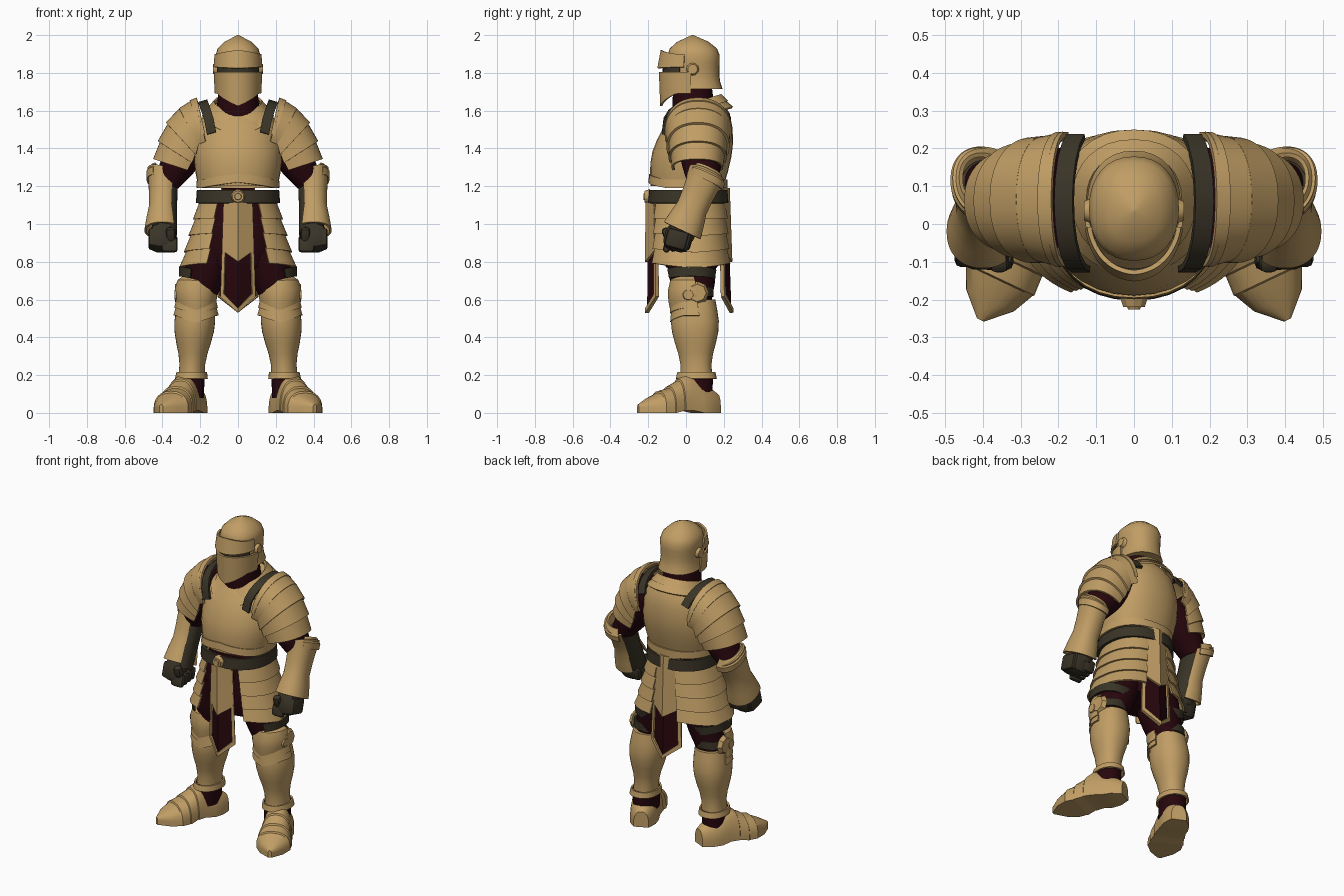
import bpy, bmesh
from math import radians, sin, cos, pi, copysign
from mathutils import Matrix, Vector

cube = bpy.data.objects.get("Cube")
if cube:
    bpy.data.objects.remove(cube, do_unlink=True)


def material(name, red, green, blue):
    mat = bpy.data.materials.new(name)
    mat.use_nodes = True
    colour = (red, green, blue, 1)
    mat.diffuse_color = colour
    mat.node_tree.nodes["Principled BSDF"].inputs["Base Color"].default_value = colour
    return mat


BRASS = material("tan_brass", .53, .34, .13)
LEATHER = material("dark_leather", .042, .034, .02)
CLOTH = material("dark_maroon_cloth", .02, .002, .004)


def finish(name, bm, mat, mirror=False, thick=0):
    """Turn a bmesh into a shaded object, mirrored and thickened if asked."""
    bmesh.ops.recalc_face_normals(bm, faces=bm.faces)
    mesh = bpy.data.meshes.new(name)
    bm.to_mesh(mesh)
    bm.free()
    mesh.materials.append(mat)
    obj = bpy.data.objects.new(name, mesh)
    bpy.context.collection.objects.link(obj)
    bpy.ops.object.select_all(action='DESELECT')
    obj.select_set(True)
    bpy.context.view_layer.objects.active = obj
    if mirror:
        obj.modifiers.new("Mirror", 'MIRROR')
    if thick:
        solid = obj.modifiers.new("Solidify", 'SOLIDIFY')
        solid.thickness, solid.offset = thick, 0
    for modifier in list(obj.modifiers):
        bpy.ops.object.modifier_apply(modifier=modifier.name)
    bpy.ops.object.shade_smooth_by_angle(angle=radians(32))


def skin(rows, closed=False, cap=False):
    """Mesh through rows of points."""
    bm = bmesh.new()
    grid = [[bm.verts.new(point) for point in row] for row in rows]
    count = len(grid[0])
    for upper, lower in zip(grid, grid[1:]):
        for i in range(count if closed else count - 1):
            j = (i + 1) % count
            bm.faces.new((upper[i], upper[j], lower[j], lower[i]))
    if cap:
        bm.faces.new(grid[0])
        bm.faces.new(grid[-1])
    return bm


def signed_power(value, power):
    return copysign(abs(value) ** power, value)


def blend(pair, t):
    return pair[0] + (pair[1] - pair[0]) * t


def shell(name, mat, start, end, radii, depth=1, span=180, middle=0, thick=0, ridge=0,
          dip=(0, 0), tilt=(0, 0), lean=(0, 0), flare=0, mirror=False):
    """Rings spaced evenly from start to end; angle zero is the front.
    A radius may be a (width, depth) pair; flare makes overlapping steps."""
    closed, sides, last = span >= 180, 32, len(radii) - 1
    rings = []
    for k, radius in enumerate(radii):
        wide, deep = radius if isinstance(radius, tuple) else (radius, radius * depth)
        if flare and k > 0:
            rings.append((k / last, wide + flare, deep + flare))
        if not flare or k < last:
            rings.append((k / last, wide, deep))
    rows = []
    for t, wide, deep in rings:
        centre = Vector(start).lerp(Vector(end), t)
        turn = (Matrix.Rotation(radians(blend(lean, t)), 3, 'X')
                @ Matrix.Rotation(-radians(blend(tilt, t)), 3, 'Y'))
        row = []
        for i in range(sides if closed else sides + 1):
            offset = span * (2 * i / sides - 1)
            angle = radians(middle + offset)
            peak = max(0, 1 - abs(offset) / 60)
            point = centre + turn @ Vector((wide * signed_power(sin(angle), .9),
                                            -deep * signed_power(cos(angle), .9) - ridge * peak, 0))
            point.z -= peak * blend(dip, t)
            row.append(point)
        rows.append(row)
    finish(name, skin(rows, closed, closed and not thick), mat, mirror, thick)


def disc(name, pos, radius, depth, axis, sides=10, mirror=False):
    bm = bmesh.new()
    turn = Matrix.Rotation(pi / 2, 4, 'Y' if axis == 'X' else 'X')
    bmesh.ops.create_cone(bm, cap_ends=True, segments=sides, radius1=radius, radius2=radius * .75,
                          depth=depth, matrix=Matrix.Translation(pos) @ turn)
    finish(name, bm, BRASS, mirror)


def glove_part(name, pos, size, bevel=.017, angle=-15):
    bm = bmesh.new()
    place = (Matrix.Translation(pos) @ Matrix.Rotation(radians(angle), 4, 'X')
             @ Matrix.Diagonal((*size, 1)))
    bmesh.ops.create_cube(bm, size=1, matrix=place)
    bmesh.ops.bevel(bm, geom=bm.edges[:], offset=bevel, segments=2, affect='EDGES', profile=.5)
    finish(name, bm, LEATHER, mirror=True)


# Helmet
shell("helmet_skull", BRASS, (0, .05, 1.715), (0, .035, 2),
      (.124, .115, .112, .114, .117, .119, .108, .072, .004), depth=1.16)
shell("visor", BRASS, (0, .02, 1.805), (0, .02, 1.69), (.123, .117), depth=1.15,
      span=92, thick=.012, ridge=.016, dip=(0, .065))
shell("visor_brow", BRASS, (0, .02, 1.9), (0, .02, 1.83), ((.12, .134), (.125, .152)),
      span=80, thick=.012, ridge=.014, dip=(-.02, .006))
shell("eye_slit", LEATHER, (0, .02, 1.835), (0, .02, 1.795), (.115, .115), depth=1.22,
      span=70, thick=.006)
disc("visor_pivot", (.122, .035, 1.82), .034, .02, 'X', sides=12, mirror=True)
shell("neck", CLOTH, (0, .04, 1.54), (0, .035, 1.74), (.11, .11, .1))

# Torso armour
shell("cuirass", BRASS, (0, .01, 1.2), (0, .07, 1.62), (.21, .225, .235, .235, .22, .195, .135),
      depth=.9, ridge=.008, lean=(0, 14))
shell("gorget", BRASS, (0, .064, 1.645), (0, .06, 1.57), (.122, .15, .178), depth=1.03,
      thick=.012, flare=.008, dip=(.025, .06), lean=(18, 14))
shell("waist_trim", BRASS, (0, .012, 1.235), (0, .01, 1.19), (.212, .214), depth=.95,
      thick=.012, dip=(-.03, -.03))

# Shoulder straps arching from chest to back
arch = [(.14 + .045 * sin(a), .06 - .18 * cos(a), 1.48 + .165 * sin(a) ** .7)
        for a in (pi * i / 10 for i in range(10))]
finish("shoulder_strap", skin([[(x + d, y, z - d * .3) for d in (-.024, .024)] for x, y, z in arch]),
       LEATHER, mirror=True, thick=.016)

# Shoulders and arms
shell("sleeve", CLOTH, (.2, .07, 1.5), (.385, .09, 1.2), (.12, .108, .092, .07), depth=1.1,
      tilt=(40, 10), mirror=True)
shell("pauldron_cap", BRASS, (.186, .065, 1.495), (.235, .065, 1.47), (.168, .156), depth=1.03,
      span=108, middle=90, thick=.013, tilt=(75, 62), mirror=True)
shell("pauldron_plates", BRASS, (.235, .065, 1.47), (.313, .06, 1.3),
      ((.154, .162), (.157, .15), (.144, .137), (.125, .118)),
      span=108, middle=90, thick=.013, tilt=(62, 18), flare=.012, mirror=True)
shell("pauldron_rim", BRASS, (.178, .065, 1.495), (.2, .065, 1.485), (.172, .172),
      span=95, middle=90, thick=.014, tilt=(77, 72), mirror=True)
shell("vambrace", BRASS, (.395, .11, 1.265), (.4, -.02, .965), (.084, .075, .07, .068, .08, .09),
      depth=1.13, span=128, middle=90, thick=.012, tilt=(20, 0), lean=(-25, -25), mirror=True)
shell("elbow_guard", BRASS, (.395, .115, 1.285), (.393, .1, 1.22), (.065, .088, .086), depth=1.14,
      span=85, middle=120, thick=.012, tilt=(15, 10), lean=(-25, -25), mirror=True)
shell("forearm_lining", LEATHER, (.388, .1, 1.23), (.39, -.03, .94), (.07, .066, .066), depth=1.1,
      lean=(-25, -25), mirror=True)

# Gloved fists
glove_part("glove_palm", (.405, -.042, .925), (.125, .145, .14), bevel=.04)
for i, finger in enumerate(("index", "middle", "ring", "little")):
    glove_part(finger + "_finger", (.362, -.098 + .036 * i, .888 + .004 * i), (.085, .037, .08))
glove_part("thumb", (.357, -.098, .94), (.05, .045, .085), angle=20)
glove_part("knuckle_ridge", (.452, -.05, .92), (.045, .115, .1))

# Belt and buckle
shell("belt", LEATHER, (0, .012, 1.18), (0, .012, 1.11), (.208, .213), depth=.96, thick=.02)
disc("buckle", (0, -.205, 1.145), .04, .03, 'Y')
disc("buckle_boss", (0, -.22, 1.145), .022, .012, 'Y')

# Hips and skirt plates
shell("pelvis", CLOTH, (0, .015, 1.16), (0, .03, .77), (.185, .2, .215, .225, .18), depth=.75)
shell("skirt_plates", BRASS, (0, .015, 1.115), (0, .017, .79),
      [(blend((.198, .294), i / 4), blend((.192, .208), i / 4)) for i in range(5)],
      span=67, middle=97, thick=.012, dip=(0, .025), flare=.012, mirror=True)


# Hanging panels: half outlines given as (x, z), folded back from the centre line
def panel(name, mat, side, raised, thick, outer, inner):
    def place(x, z):
        drop = 1.13 - z
        if side == "back":
            return (x * 1.2, .214 + .035 * drop + raised - x / 2, z)
        return (x, -.194 - .01 * drop - raised + .6 * x, z)
    rows = [[place(*point) for point in edge] for edge in (outer, inner)]
    finish(side + name, skin(rows), mat, mirror=True, thick=thick)


for side, top in (("front", 1.12), ("back", 1.19)):
    panel("_cloth", CLOTH, side, 0, .012, [(.07, top), (.084, .62), (0, .545)],
          [(0, top), (0, .7), (0, .56)])
    panel("_cloth_border", BRASS, side, .006, .02, [(.072, top), (.088, .615), (0, .53)],
          [(.056, top), (.071, .63), (0, .555)])
    panel("_tasset", BRASS, side, .013, .014, [(.07, top), (.08, .86), (0, .8)],
          [(0, top), (0, .95), (0, .82)])

# Legs
shell("thigh", CLOTH, (.11, .025, .94), (.225, .04, .56), (.122, .12, .105, .08), depth=1.12,
      tilt=(5, 5), mirror=True)
shell("thigh_strap", LEATHER, (.192, .025, .755), (.203, .025, .705), (.116, .107), depth=1.13,
      span=95, middle=120, thick=.01, tilt=(10, 10), mirror=True)
shell("knee_strap", LEATHER, (.214, .035, .665), (.222, .04, .615), (.098, .093), depth=1.08,
      span=100, middle=180, thick=.01, mirror=True)
shell("greave", BRASS, (.222, .05, .6), (.245, .06, .2),
      (.094, .102, .108, .104, .092, .077, .068, .07), depth=1.12, ridge=.012, mirror=True)
shell("ankle_cuff", BRASS, (.245, .06, .215), (.247, .06, .18), (.076, .082), depth=1.2,
      thick=.01, ridge=.01, mirror=True)
shell("knee_guard", BRASS, (.222, .027, .742), (.222, .034, .575), (.03, .093, .106, .106, .098),
      span=100, thick=.012, ridge=.014, dip=(-.008, .03), mirror=True)
shell("knee_lower_plate", BRASS, (.222, .036, .6), (.222, .048, .515), (.1, .106, .109),
      span=100, thick=.01, ridge=.012, dip=(.02, .035), flare=.006, mirror=True)
disc("knee_wing", (.32, .06, .635), .062, .025, 'X', sides=8, mirror=True)
disc("knee_boss", (.322, .012, .625), .035, .03, 'X', mirror=True)
shell("ankle", CLOTH, (.247, .055, .21), (.25, .05, .08), (.07, .07), depth=1.27, mirror=True)

# Armoured shoes: half widths and heights, evenly spaced from heel to toe
widths = (.045, .077, .085, .086, .09, .098, .097, .07, .01)
heights = (.1, .14, .16, .212, .17, .13, .105, .078, .045)
heel, ahead, across = Vector((.207, .165, 0)), Vector((.43, -.903, 0)), Vector((.903, .43, 0))
rows = []


def shoe_row(distance, wide, high, lift):
    base = heel + ahead * distance
    edge, rise = across * wide, Vector((0, 0, lift))
    top = [base + edge * signed_power(cos(pi * i / 12), .8)
           + Vector((0, 0, .03 + (high - .03) * sin(pi * i / 12))) for i in range(13)]
    rows.append([base + edge + rise] + top + [base - edge + rise])


for i, (wide, high) in enumerate(zip(widths, heights)):
    lift = .012 if i in (3, 4) else 0
    if 3 < i < 7:
        shoe_row(.058 * i - .004, wide + .004, high + .01, lift)
    shoe_row(.058 * i, wide, high, lift)
finish("shoe", skin(rows, closed=True, cap=True), BRASS, mirror=True)
